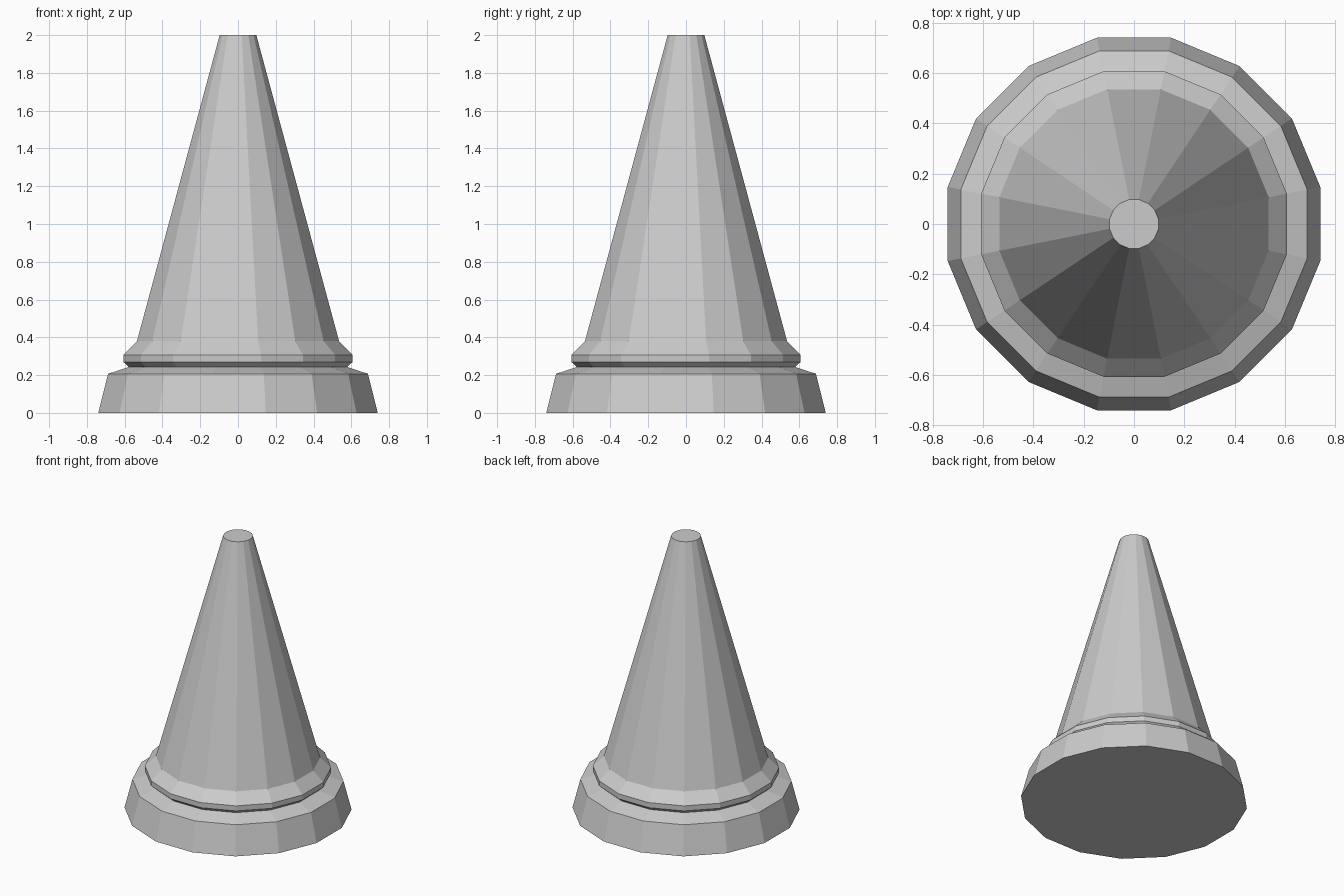
import bpy
import bmesh
import math

SIDES = 16
STEP = 2 * math.pi / SIDES

old = bpy.data.objects.get("Cube")
if old:
    bpy.data.objects.remove(old, do_unlink=True)

grey = bpy.data.materials.new("plain grey")
grey.use_nodes = True
colour = (0.6, 0.6, 0.6, 1)
grey.diffuse_color = colour
grey.node_tree.nodes["Principled BSDF"].inputs["Base Color"].default_value = colour


def turned_part(name, profile):
    """Closed faceted solid from (flat-side radius, height) rings."""
    bm = bmesh.new()
    rings = []
    for flat_radius, z in profile:
        r = flat_radius / math.cos(STEP / 2)
        rings.append([bm.verts.new((r * math.cos((i + 0.5) * STEP),
                                    r * math.sin((i + 0.5) * STEP), z))
                      for i in range(SIDES)])
    for low, high in zip(rings, rings[1:]):
        for i in range(SIDES):
            j = (i + 1) % SIDES
            bm.faces.new((low[i], low[j], high[j], high[i]))
    bm.faces.new(rings[0][::-1])
    bm.faces.new(rings[-1])
    mesh = bpy.data.meshes.new(name)
    bm.to_mesh(mesh)
    bm.free()
    mesh.materials.append(grey)
    obj = bpy.data.objects.new(name, mesh)
    bpy.context.collection.objects.link(obj)
    return obj


# One continuous body: tapered foot, sloping ledge, groove, rim, tall cone
turned_part("cone_body", [
    (0.74, 0), (0.688, 0.207),      # foot
    (0.577, 0.243),                 # ledge up to the groove
    (0.607, 0.27), (0.607, 0.307),  # rim
    (0.535, 0.38), (0.097, 2),      # cone
])
